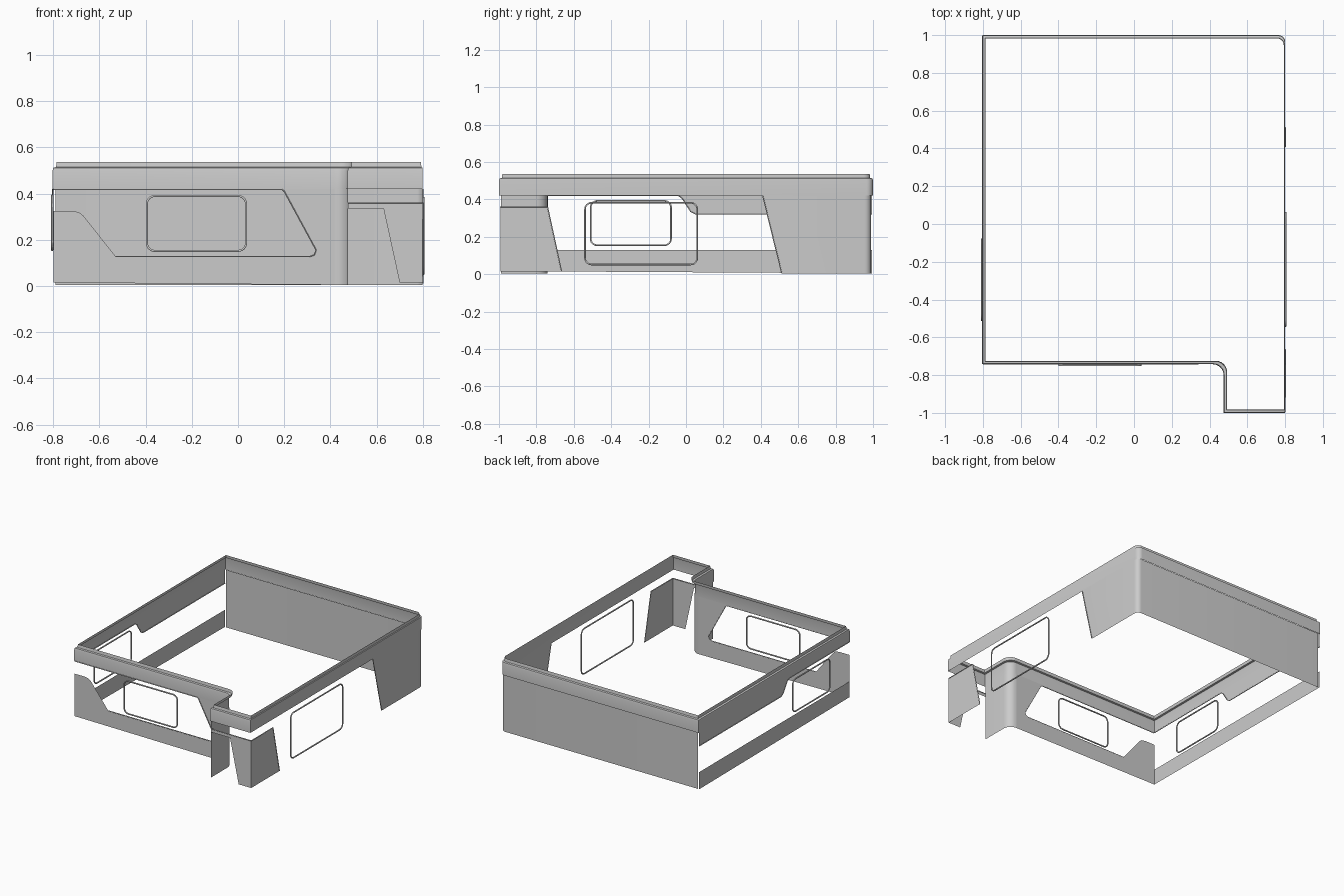
import bpy, math

if "Cube" in bpy.data.objects:
    bpy.data.objects.remove(bpy.data.objects["Cube"])


def make_mesh(name, verts, faces, smooth=False):
    me = bpy.data.meshes.new(name)
    me.from_pydata(verts, [], faces)
    me.update()
    ob = bpy.data.objects.new(name, me)
    bpy.context.collection.objects.link(ob)
    if smooth:
        bpy.context.view_layer.objects.active = ob
        ob.select_set(True)
        bpy.ops.object.shade_smooth_by_angle(angle=math.radians(30))
        ob.select_set(False)
    return ob


def place(plane, pos, pts):
    """2D points (u, z) on a plane x = pos or y = pos."""
    return [(pos, u, z) if plane == "x" else (u, pos, z) for u, z in pts]


def panel(name, plane, pos, pts):
    return make_mesh(name, place(plane, pos, pts), [list(range(len(pts)))])


def loft(name, rings, closed=False):
    """Skin between stacked plan paths, each given as (path, z)."""
    n = len(rings[0][0])
    verts = [(x, y, z) for path, z in rings for x, y in path]
    faces = []
    for r in range(len(rings) - 1):
        for i in range(n if closed else n - 1):
            j = (i + 1) % n
            faces.append((r * n + i, r * n + j, (r + 1) * n + j, (r + 1) * n + i))
    return make_mesh(name, verts, faces, True)


def arc(cx, cy, r, a0, a1, n=6):
    return [(cx + r * math.cos(math.radians(a0 + (a1 - a0) * i / n)),
             cy + r * math.sin(math.radians(a0 + (a1 - a0) * i / n))) for i in range(n + 1)]


def tube(name, pts, radius=0.003, cyclic=False):
    cu = bpy.data.curves.new(name, "CURVE")
    cu.dimensions = "3D"
    cu.bevel_depth = radius
    cu.bevel_resolution = 1
    sp = cu.splines.new("POLY")
    sp.points.add(len(pts) - 1)
    for p, co in zip(sp.points, pts):
        p.co = (*co, 1)
    sp.use_cyclic_u = cyclic
    ob = bpy.data.objects.new(name, cu)
    bpy.context.collection.objects.link(ob)


def window(name, plane, pos, u0, u1, z0, z1, r=0.035):
    pts = (arc(u1 - r, z1 - r, r, 0, 90) + arc(u0 + r, z1 - r, r, 90, 180)
           + arc(u0 + r, z0 + r, r, 180, 270) + arc(u1 - r, z0 + r, r, 270, 360))
    tube(name, place(plane, pos, pts), 0.005, True)


def footprint(d):
    """Plan outline inset by d, with a porch at the front right."""
    x1, y1, px, fy = 0.8 - d * 0.4, 1 - d, 0.475 + d, -0.742 + d
    return ([(-0.803 + d, y1)] + arc(x1 - 0.035, y1 - 0.035, 0.035, 90, 0)
            + [(x1, -1 + d), (px, -1 + d)]
            + arc(px - 0.06, fy - 0.06, 0.06, 0, 90) + [(-0.803 + d, fy)])


# Stepped band running round the top
loft("top_band", [(footprint(0), 0.42), (footprint(0), 0.5), (footprint(0.003), 0.512),
                  (footprint(0.015), 0.515), (footprint(0.018), 0.537)], True)

# Back wall turning the corner into the right wall, with a slanted front end
corner = [(-0.79, 0.99)] + arc(0.765, 0.955, 0.035, 90, 0)
loft("back_wall", [(corner + [(0.8, 0.51)], 0.005), (corner + [(0.8, 0.41)], 0.425)])

# Porch side wall curving into the front wall
porch = [(0.477, -0.99)] + arc(0.417, -0.8, 0.06, 0, 90)
loft("porch_side_wall", [(porch, 0.005), (porch, 0.425)])

# Front wall: C shape around its slanted opening
sill = [(-0.53, 0.128), (0.31, 0.128), (0.33, 0.135), (0.338, 0.155),
        (0.20, 0.41), (0.19, 0.418), (-0.8, 0.418)]
front = [(-0.8, 0.015), (0, 0.008), (0.417, 0.005), (0.417, 0.425), (-0.8, 0.425)]
panel("front_wall", "y", -0.74, front + sill[::-1]
      + [(-0.53, 0.128), (-0.67, 0.305), (-0.69, 0.32), (-0.72, 0.325), (-0.8, 0.325)])
tube("front_opening_piping", place("y", -0.742, sill))

# Left wall: low strip and a stepped drop below the band
panel("left_lower_strip", "x", -0.8, [(-0.74, 0.015), (0.995, 0.005), (0.995, 0.13), (-0.74, 0.13)])
drop = [(-0.04, 0.42), (-0.02, 0.405), (0.025, 0.335), (0.05, 0.322), (0.995, 0.322)]
panel("left_upper_drop", "x", -0.802, drop + [(0.995, 0.425), (-0.04, 0.425)])
tube("left_opening_piping", place("x", -0.802, [(-0.74, 0.42)] + drop))

# Porch corner panels with a narrow strip over the doorway
side = [(-0.74, 0.36), (-0.665, 0.015)]
panel("porch_right_panel", "x", 0.801, [(-0.992, 0.015), (-0.992, 0.36)] + side)
panel("porch_front_panel", "y", -0.992, [(0.8, 0.015), (0.8, 0.36), (0.477, 0.36),
                                         (0.477, 0.336), (0.63, 0.336), (0.70, 0.015)])
tube("porch_side_piping", place("x", 0.801, side))
tube("porch_top_piping", [(0.477, -0.992, 0.36), (0.801, -0.992, 0.36), (0.801, -0.74, 0.36)])
tube("right_opening_piping", place("x", 0.801, [(0.41, 0.42), (0.51, 0.012)]))

# Window frames
window("front_window_frame", "y", -0.748, -0.395, 0.035, 0.152, 0.39)
window("left_window_frame", "x", -0.805, -0.51, -0.08, 0.155, 0.392)
window("right_window_frame", "x", 0.803, -0.54, 0.06, 0.052, 0.382)
